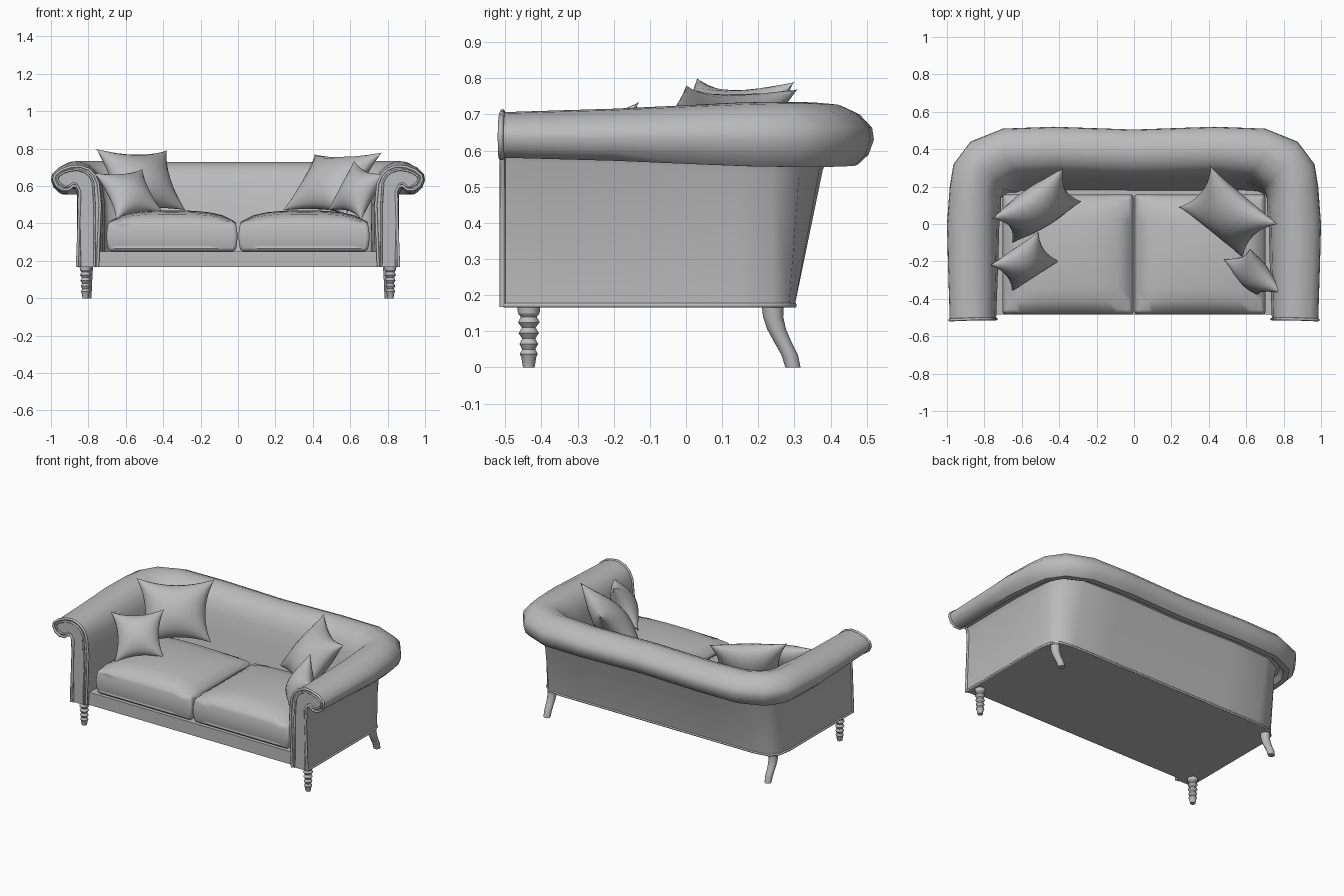
import bpy, bmesh, math
from mathutils import Vector

cube = bpy.data.objects.get("Cube")
if cube:
    bpy.data.objects.remove(cube)

fabric = bpy.data.materials.new("grey_fabric")
fabric.use_nodes = True
GREY = (0.5, 0.5, 0.5, 1)
fabric.diffuse_color = GREY
fabric.node_tree.nodes["Principled BSDF"].inputs["Base Color"].default_value = GREY


def finish(name, bm, angle=40):
    bmesh.ops.recalc_face_normals(bm, faces=bm.faces)
    mesh = bpy.data.meshes.new(name)
    bm.to_mesh(mesh)
    bm.free()
    mesh.materials.append(fabric)
    ob = bpy.data.objects.new(name, mesh)
    bpy.context.collection.objects.link(ob)
    bpy.ops.object.select_all(action='DESELECT')
    bpy.context.view_layer.objects.active = ob
    ob.select_set(True)
    bpy.ops.object.shade_smooth_by_angle(angle=math.radians(angle))
    return ob


def loft(name, rings, angle=40):
    """Skin closed rings of points and cap both ends."""
    bm = bmesh.new()
    loops = [[bm.verts.new(p) for p in ring] for ring in rings]
    n = len(loops[0])
    for a, b in zip(loops, loops[1:]):
        for i in range(n):
            j = (i + 1) % n
            bm.faces.new((a[i], a[j], b[j], b[i]))
    caps = [bm.faces.new(loops[0]), bm.faces.new(loops[-1])]
    bmesh.ops.triangulate(bm, faces=caps)
    return finish(name, bm, angle)


def piping(name, points, radius):
    curve = bpy.data.curves.new(name, 'CURVE')
    curve.dimensions = '3D'
    curve.bevel_depth = radius
    curve.bevel_resolution = 1
    curve.use_fill_caps = True
    spline = curve.splines.new('POLY')
    spline.points.add(len(points) - 1)
    for p, co in zip(spline.points, points):
        p.co = (*co, 1)
    curve.materials.append(fabric)
    ob = bpy.data.objects.new(name, curve)
    bpy.context.collection.objects.link(ob)


# Rolled arm and back: one section swept round a U-shaped plan
FLOOR, ROLL_Z, THICK = 0.167, 0.64, 0.14
section = [(-.14, FLOOR), (-.14, .5), (-.125, .6), (-.1, .665), (-.06, .71),
           (0, .735), (.05, .73), (.1, .705), (.135, .665), (.14, .63),
           (.125, .585), (.095, .555), (.06, .555), (.035, .585), (.015, .58),
           (0, .54), (0, FLOOR)]
# wall foot, inner foot, outermost roll point, roll height factor
half = [((.86, -.505), (.75, -.505), (.985, -.51), .7),
        ((.86, -.2), (.73, -.2), (.995, -.2), .8),
        ((.86, 0), (.72, 0), (1, 0), .9),
        ((.86, .15), (.715, .08), (.985, .2), .98),
        ((.845, .24), (.71, .14), (.965, .32), 1),
        ((.8, .285), (.68, .16), (.875, .44), 1),
        ((.7, .3), (.6, .165), (.7, .51), .97),
        ((.43, .3), (.43, .165), (.43, .52), .93),
        ((0, .3), (0, .165), (0, .505), .92)]


def flip(p):
    return (-p[0], *p[1:])


stations = half + [(flip(b), flip(i), flip(o), f) for b, i, o, f in half[-2::-1]]


def ring(station):
    foot, inner, outer = (Vector(p) for p in station[:3])
    out = (outer - foot).normalized()
    lean = outer - foot - out * THICK
    points = []
    for off, z in section:
        rise = min((z - FLOOR) / .38, 1)
        side = out * off if off > 0 else (inner - foot) * (-off / THICK)
        p = foot + lean * rise + side
        if z > .52:
            z = ROLL_Z + (z - ROLL_Z) * station[3]
        points.append((p.x, p.y, z))
    return points


loft("rolled_arms_and_back", [ring(s) for s in stations])

# Piping round the arm fronts and along the bottom edge
arm_edge = ring(half[0])
for name, mirror in (("left", False), ("right", True)):
    pts = [(x, y - .003, z) for x, y, z in arm_edge]
    mid = [(x + (.805 - x) * .28 if z < .5 else x * .8 + .178,
            y - .002, z + (ROLL_Z - z) * (.3 if z > .5 else 0))
           for x, y, z in arm_edge]
    if mirror:
        pts, mid = [flip(p) for p in pts], [flip(p) for p in mid]
    piping(name + "_arm_piping", pts, .008)
    piping(name + "_arm_inner_piping", mid, .006)
piping("bottom_piping", [(*s[0], FLOOR + .005) for s in stations], .007)

# Seat base with a front rail, following the same plan
plan = [(s[0][0] * .96, s[0][1] * .96) for s in stations]
loft("seat_base", [[(x, y, z) for x, y in plan] for z in (FLOOR, .25)])


# Seat cushions: domed boxes with rounded edges
def cushion(name, cx):
    bm = bmesh.new()
    bmesh.ops.create_cube(bm, size=2)
    bmesh.ops.subdivide_edges(bm, edges=bm.edges[:], cuts=9, use_grid_fill=True)
    for v in bm.verts:
        x, y, z = v.co
        dome = (1 - x ** 4) ** .5 * (1 - y * y) ** .4 if abs(x) < 1 and abs(y) < 1 else 0
        dome = max(dome, 0) * (1 - x * x) ** .3
        top = .41 + .06 * dome
        belly = .012 * (1 - z * z)
        v.co = (cx + x * (.338 + belly), -.163 + y * (.31 + belly),
                .25 + (top - .25) * (z + 1) / 2)
    ob = finish(name, bm, 60)
    bevel = ob.modifiers.new("soft_edges", 'BEVEL')
    bevel.width = .018
    bevel.segments = 3
    bevel.limit_method = 'ANGLE'
    bevel.angle_limit = math.radians(55)


cushion("left_seat_cushion", .353)
cushion("right_seat_cushion", -.353)


# Scatter pillows: pinched corners, hollow edges, puffed middle
def pillow(name, corners, puff):
    a, b, c, d = (Vector(p) for p in corners)
    centre = (a + b + c + d) / 4
    right, up = (b + c - a - d) / 4, (a + b - c - d) / 4
    twist = (a - b + c - d) / 4
    normal = right.cross(up).normalized()
    bm = bmesh.new()
    n = 12
    for side in (-1, 1):
        grid = []
        for i in range(n + 1):
            row = []
            for j in range(n + 1):
                u, v = math.sin((i / n - .5) * math.pi), math.sin((j / n - .5) * math.pi)
                pu, pv = u * (1 - .2 * (1 - v * v)), v * (1 - .2 * (1 - u * u))
                lift = puff * (max(0, 1 - u * u) * max(0, 1 - v * v)) ** .55
                row.append(bm.verts.new(centre + right * pu + up * pv
                                        - twist * pu * pv + normal * side * lift))
            grid.append(row)
        for i in range(n):
            for j in range(n):
                bm.faces.new((grid[i][j], grid[i + 1][j], grid[i + 1][j + 1], grid[i][j + 1]))
    bmesh.ops.remove_doubles(bm, verts=bm.verts, dist=.0005)
    finish(name, bm, 60)


pillow("right_large_pillow", [(-.76, .03, .8), (-.38, .3, .79),
                              (-.28, .12, .47), (-.65, -.1, .44)], .1)
pillow("right_small_pillow", [(-.77, -.22, .67), (-.51, -.04, .69),
                              (-.4, -.2, .46), (-.65, -.36, .42)], .075)
pillow("left_large_pillow", [(.41, .31, .77), (.77, 0, .78),
                             (.58, -.18, .44), (.24, .09, .47)], .1)
pillow("left_small_pillow", [(.62, -.13, .735), (.79, -.37, .665),
                             (.66, -.38, .42), (.48, -.19, .47)], .075)


# Legs
def disc(x, y, z, r, sides=12):
    return [(x + r * math.cos(t * math.tau / sides),
             y + r * math.sin(t * math.tau / sides), z) for t in range(sides)]


turned = [(0, .016), (.03, .021), (.037, .025), (.05, .018), (.065, .026),
          (.08, .018), (.095, .028), (.11, .019), (.125, .03), (.14, .022),
          (.15, .03), (.17, .032)]
swept = [(0, .296, .021), (.035, .287, .023), (.07, .268, .024),
         (.105, .251, .026), (.14, .241, .028), (.17, .24, .03)]
for name, s in (("left", 1), ("right", -1)):
    loft(name + "_front_leg", [disc(s * .815, -.435, z, r) for z, r in turned], 30)
    loft(name + "_back_leg", [disc(s * .805, y, z, r) for z, y, r in swept])
